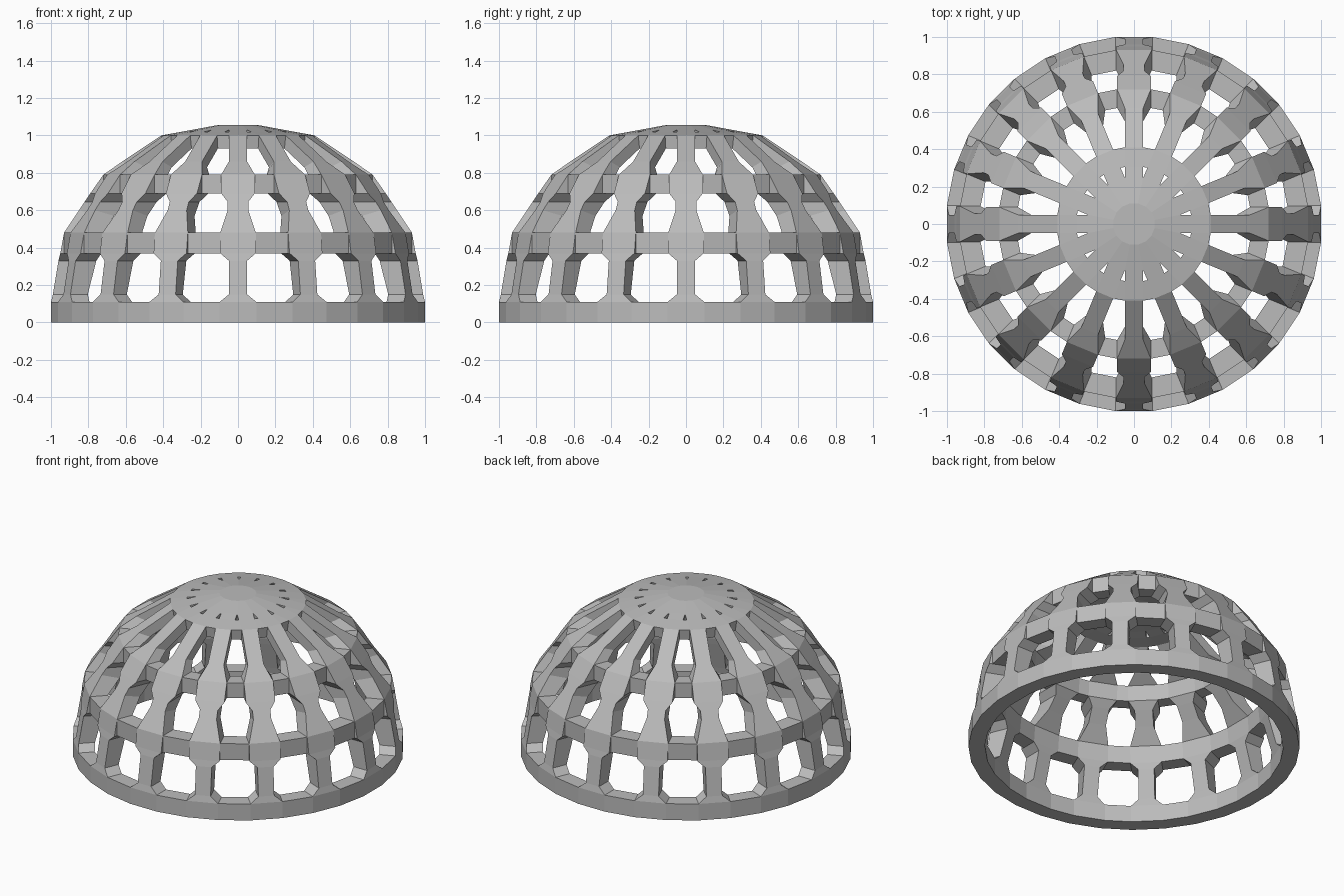
import bpy, bmesh, math
from mathutils import Matrix, Vector

if "Cube" in bpy.data.objects:
    bpy.data.objects.remove(bpy.data.objects["Cube"])

COUNT = 16
STEP = 2 * math.pi / COUNT

grey = bpy.data.materials.new("stone_grey")
grey.diffuse_color = (0.5, 0.5, 0.5, 1)
grey.use_nodes = True
grey.node_tree.nodes["Principled BSDF"].inputs["Base Color"].default_value = grey.diffuse_color


def finish(name, bm):
    bmesh.ops.remove_doubles(bm, verts=bm.verts, dist=0.0005)
    bmesh.ops.recalc_face_normals(bm, faces=bm.faces)
    mesh = bpy.data.meshes.new(name)
    bm.to_mesh(mesh)
    bm.free()
    mesh.materials.append(grey)
    obj = bpy.data.objects.new(name, mesh)
    bpy.context.collection.objects.link(obj)
    return obj


def loft(bm, sections):
    """Closed four-sided bar through a list of four-point sections."""
    rows = [[bm.verts.new(p) for p in s] for s in sections]
    for a, b in zip(rows, rows[1:]):
        for i in range(4):
            j = (i + 1) % 4
            bm.faces.new((a[i], a[j], b[j], b[i]))
    bm.faces.new(rows[0])
    bm.faces.new(rows[-1])


# Rib profile: outer radius, outer z, inner radius, inner z, half width
W = 0.049
TAN = math.tan(STEP / 2)
RIB = [
    (1.00, 0.00, 0.90, 0.00, 0.098),
    (1.00, 0.11, 0.90, 0.11, 0.098),
    (0.99, 0.15, 0.89, 0.15, W),
    (0.96, 0.33, 0.84, 0.33, W),
    (0.95, 0.37, 0.83, 0.37, 0.095),
    (0.93, 0.48, 0.82, 0.48, 0.095),
    (0.85, 0.60, 0.74, 0.57, 0.055),
    (0.82, 0.645, 0.67, 0.645, 0.055),
    (0.79, 0.69, 0.63, 0.69, 0.09),
    (0.72, 0.79, 0.62, 0.79, 0.09),
    (0.62, 0.86, 0.55, 0.83, W),
    (0.41, 1.00, 0.40, 0.93, W),
    (0.305, 1.019, 0.305, 0.94, W),
    (W / TAN, 1.03, W / TAN, 0.95, W),
    (0.11, 1.055, 0.11, 0.97, 0.11 * TAN),
]

# Ribs running from the base into the cap
for k in range(COUNT):
    bm = bmesh.new()
    loft(bm, [[(ro, -w, zo), (ro, w, zo), (ri, w, zi), (ri, -w, zi)]
              for ro, zo, ri, zi, w in RIB])
    bm.transform(Matrix.Rotation(k * STEP, 4, 'Z'))
    finish("rib_%02d" % (k + 1), bm)


# Hoops: straight bars joining neighbouring ribs
def hoop(name, outer_low, outer_high, inner_low, inner_high, w):
    bm = bmesh.new()
    for k in range(COUNT):
        turn = [Matrix.Rotation((k + i) * STEP, 4, 'Z') for i in (0, 1)]
        loft(bm, [[turn[i] @ Vector((r, w * (1 - 2 * i), z))
                   for r, z in (outer_low, outer_high, inner_high, inner_low)]
                  for i in (0, 1)])
    finish(name, bm)


hoop("base_hoop", (1.0, 0), (1.0, 0.11), (0.9, 0), (0.9, 0.11), 0.098)
hoop("lower_hoop", (0.93, 0.37), (0.93, 0.48), (0.83, 0.37), (0.82, 0.48), 0.095)
hoop("upper_hoop", (0.72, 0.69), (0.72, 0.79), (0.63, 0.69), (0.62, 0.79), 0.09)
hoop("cap_hoop", (0.40, 0.93), (0.41, 1.0), (0.305, 0.94), (0.305, 1.019), W)

# Flat hub closing the middle of the cap
bm = bmesh.new()
bmesh.ops.create_cone(bm, cap_ends=True, segments=COUNT, depth=0.085,
                      radius1=0.11 / math.cos(STEP / 2), radius2=0.11 / math.cos(STEP / 2))
bm.transform(Matrix.Translation((0, 0, 1.0125)) @ Matrix.Rotation(STEP / 2, 4, 'Z'))
finish("cap_hub", bm)
